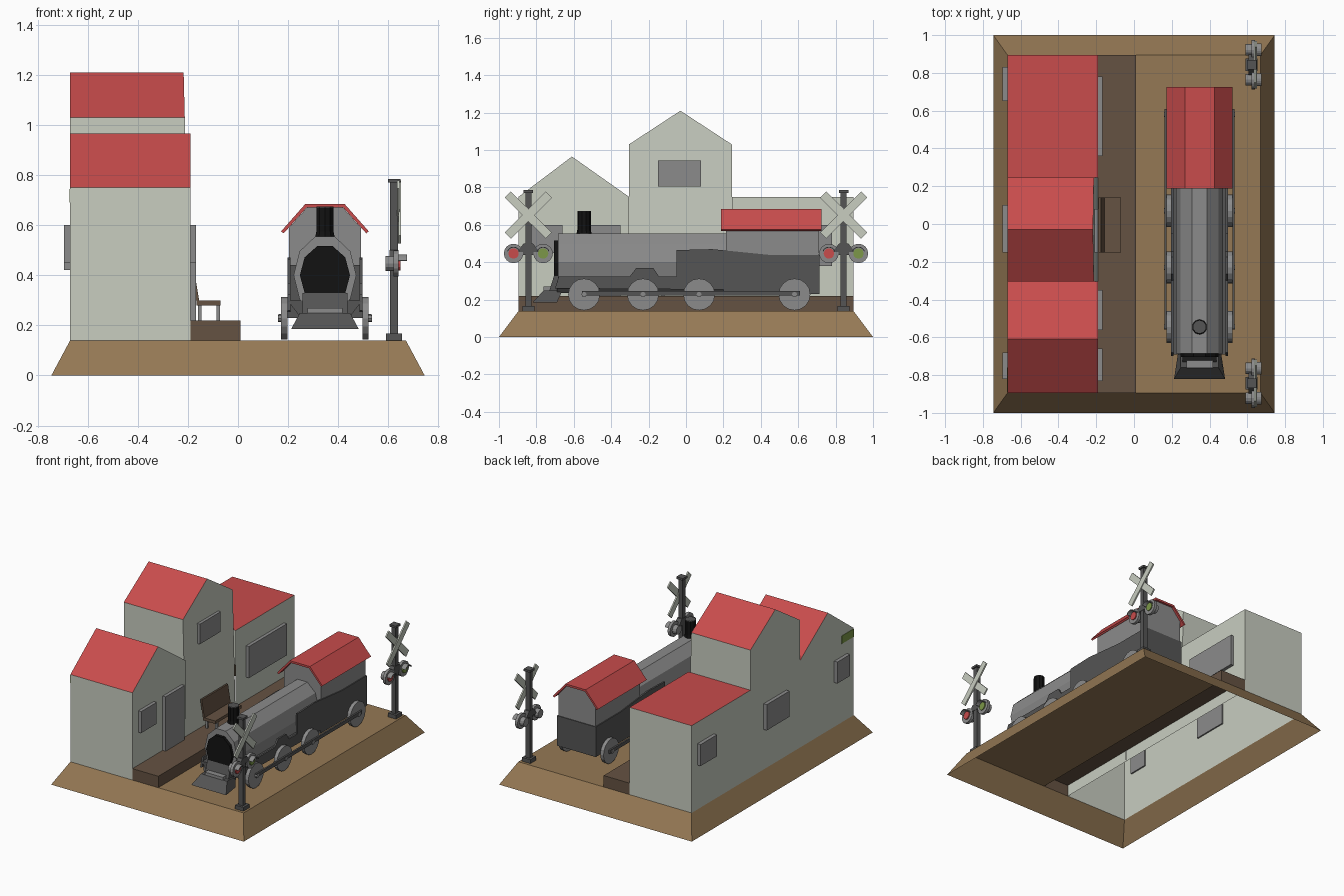
import bpy, bmesh, math
from mathutils import Matrix, Vector

if "Cube" in bpy.data.objects:
    bpy.data.objects.remove(bpy.data.objects["Cube"])


def mat(name, r, g, b):
    m = bpy.data.materials.new(name)
    m.diffuse_color = (r, g, b, 1)
    m.use_nodes = True
    m.node_tree.nodes["Principled BSDF"].inputs["Base Color"].default_value = m.diffuse_color
    return m


WHITE = mat("plaster white", .58, .61, .53)
RED = mat("roof red", .58, .072, .072)
EARTH = mat("earth brown", .30, .19, .09)
WOOD = mat("dark wood", .13, .085, .055)
GREY = mat("mid grey", .26, .26, .26)
DARK = mat("dark grey", .09, .09, .09)
BLACK = mat("black", .006, .006, .006)
GREEN = mat("lamp green", .20, .31, .065)


def finish(name, bm, material, recalc=True):
    if recalc:
        bmesh.ops.recalc_face_normals(bm, faces=bm.faces)
    me = bpy.data.meshes.new(name)
    bm.to_mesh(me)
    bm.free()
    me.materials.append(material)
    ob = bpy.data.objects.new(name, me)
    bpy.context.collection.objects.link(ob)
    return ob


def prism(name, pts, axis, a, b, material):
    """Extrude a (y,z) profile along x, or an (x,z) profile along y."""
    bm = bmesh.new()
    place = (lambda p, t: (t, p[0], p[1])) if axis == 'x' else (lambda p, t: (p[0], t, p[1]))
    lo = [bm.verts.new(place(p, a)) for p in pts]
    hi = [bm.verts.new(place(p, b)) for p in pts]
    bm.faces.new(lo)
    bm.faces.new(hi[::-1])
    for i in range(len(pts)):
        j = (i + 1) % len(pts)
        bm.faces.new((lo[i], lo[j], hi[j], hi[i]))
    return finish(name, bm, material)


def box(name, x0, x1, y0, y1, z0, z1, material):
    return prism(name, [(y0, z0), (y1, z0), (y1, z1), (y0, z1)], 'x', x0, x1, material)


def cyl(name, c, r, depth, axis, material, n=16, r2=None):
    bm = bmesh.new()
    rot = Matrix.Rotation(math.pi / 2, 4, 'Y') if axis == 'x' else Matrix()
    bmesh.ops.create_cone(bm, cap_ends=True, segments=n, radius1=r, radius2=r if r2 is None else r2,
                          depth=depth, matrix=Matrix.Translation(c) @ rot)
    return finish(name, bm, material)


def edit(ob, drop, red_roof=False, move=None):
    """Open a shell by deleting faces by rule; colour upward faces red."""
    bm = bmesh.new()
    bm.from_mesh(ob.data)
    if move:
        for v in bm.verts:
            move(v)
    bm.normal_update()
    if red_roof:
        ob.data.materials.append(RED)
        for f in bm.faces:
            f.material_index = int(f.normal.z > .3)
    bmesh.ops.delete(bm, geom=[f for f in bm.faces if drop(f)], context='FACES')
    bm.to_mesh(ob.data)
    bm.free()


# Hollow ground: sloped sides, and a top only beside the platform
bm = bmesh.new()
low = [bm.verts.new((x * .745, y, 0)) for x, y in ((-1, -1), (1, -1), (1, 1), (-1, 1))]
top = [bm.verts.new((x * .67, y * .895, .14)) for x, y in ((-1, -1), (1, -1), (1, 1), (-1, 1))]
for i in range(4):
    j = (i + 1) % 4
    bm.faces.new((low[i], low[j], top[j], top[i]))
inner = [bm.verts.new((.01, y, .14)) for y in (-.895, .895)]
bm.faces.new((inner[0], top[1], top[2], inner[1]))
finish("ground", bm, EARTH, False)

# Platform shell
edit(box("platform", -.19, .01, -.895, .895, .14, .22, WOOD),
     lambda f: f.normal.z < -.9 or f.normal.x < -.9)

# Station building: three open-bottomed sections
XB, XF = -.67, -.19
left = prism("gabled_house", [(-.895, .14), (-.305, .14), (-.305, .75), (-.61, .965), (-.895, .75)],
             'x', XB, XF, WHITE)
edit(left, lambda f: f.normal.z < -.9 or f.normal.y > .9, True)
right = box("flat_roof_house", XB, XF, .245, .895, .14, .75, WHITE)
edit(right, lambda f: f.normal.z < -.9 or f.normal.y < -.9, True)
tall = prism("tall_house", [(-.305, .14), (.245, .14), (.245, .75), (.245, 1.03), (-.03, 1.21),
                            (-.305, 1.03), (-.305, .75)], 'x', XB, XF, WHITE)


def lean(v):
    if v.co.x > -.3:
        v.co.x = -.19 - .027 * (v.co.z - .14) / 1.07


edit(tall, lambda f: f.normal.z < -.9 or (abs(f.normal.y) > .9 and f.calc_center_median().z < .75),
     True, lean)

# Windows and door: (name, x0, x1, y0, y1, z0, z1)
for n, *d in (("front_window_small", -.20, -.167, -.83, -.66, .45, .60),
              ("front_door", -.20, -.167, -.56, -.35, .22, .60),
              ("front_window_wide", -.20, -.167, .36, .78, .38, .60),
              ("front_window_upper", -.23, -.19, -.15, .08, .805, .945),
              ("back_window_1", -.695, -.66, .65, .83, .45, .60),
              ("back_window_2", -.695, -.66, -.15, .10, .42, .60),
              ("back_window_3", -.695, -.66, -.82, -.68, .45, .60)):
    box(n, *d, GREY)
box("back_green_plate", -.673, -.669, -.893, -.76, .69, .745, GREEN)

# Bench
box("bench_seat", -.165, -.07, -.15, .14, .28, .30, WOOD)
prism("bench_back", [(-.167, .30), (-.155, .30), (-.175, .42), (-.187, .42)], 'y', -.15, .14, WOOD)
for x in (-.16, -.085):
    for y in (-.13, .11):
        box("bench_leg", x, x + .014, y, y + .014, .22, .28, GREY)

# Locomotive boiler: ten-sided
C = .347


def deca(rx, rz):
    return [(C + rx * math.sin(math.radians(18 + 36 * k)), .40 + rz * math.cos(math.radians(18 + 36 * k)))
            for k in range(10)]


prism("boiler", deca(.125, .163), 'y', -.685, .23, GREY)
prism("boiler_front", deca(.10, .122), 'y', -.705, -.68, BLACK)
cyl("chimney_base", (C, -.545, .56), .042, .03, 'z', BLACK, 10, .036)
cyl("chimney", (C, -.545, .605), .036, .13, 'z', BLACK, 10)
cyl("chimney_top", (C, -.545, .672), .036, .005, 'z', DARK, 10)

# Side skirts, underframe, cab
skirt = [(-.70, .26), (-.68, .325), (-.30, .325), (-.265, .37), (-.175, .37), (-.145, .325),
         (-.05, .325), (-.05, .465), (.14, .47), (.44, .44), (.715, .44), (.715, .25)]
for s in (-1, 1):
    prism("side_skirt", skirt, 'x', C + s * .138, C + s * .15, DARK)
prism("underframe", [(C - .15, .30), (C + .15, .30), (C + .10, .235), (C - .10, .235)],
      'y', -.69, .70, DARK)
box("cab_lower", C - .15, C + .15, .20, .715, .23, .44, DARK)
prism("cab_upper", [(C - .143, .42), (C + .143, .42), (C + .143, .59), (C + .07, .672),
                    (C - .07, .672), (C - .143, .59)], 'y', .215, .71, GREY)
prism("cab_roof", [(C - .175, .575), (C - .078, .685), (C + .078, .685), (C + .175, .575),
                   (C + .165, .567), (C + .072, .671), (C - .072, .671), (C - .165, .567)],
      'y', .187, .725, RED)

# Wheels and coupling rods
for s in (-1, 1):
    for y in (-.545, -.23, .07, .58):
        cyl("wheel", (C + s * .162, y, .228), .085, .025, 'x', GREY)
        cyl("wheel_hub", (C + s * .18, y, .228), .014, .016, 'x', GREY, 8)
    x = sorted((C + s * .174, C + s * .186))
    box("coupling_rod", x[0], x[1], -.555, .61, .222, .246, DARK)

# Cowcatcher
bm = bmesh.new()
lo = [bm.verts.new((C + x * w, y, .185)) for x, y, w in
      ((-1, -.82, .135), (1, -.82, .135), (1, -.69, .115), (-1, -.69, .115))]
hi = [bm.verts.new((C + x * .10, y, .25)) for x, y in ((-1, -.76), (1, -.76), (1, -.66), (-1, -.66))]
bm.faces.new(lo[::-1])
bm.faces.new(hi)
for i in range(4):
    j = (i + 1) % 4
    bm.faces.new((lo[i], lo[j], hi[j], hi[i]))
finish("cowcatcher", bm, DARK)
prism("cowcatcher_mount", [(-.73, .25), (-.705, .33), (-.68, .33), (-.68, .25)],
      'x', C - .09, C + .09, DARK)
box("bumper_bar", C - .07, C + .07, -.762, -.72, .25, .27, GREY)

# Crossing signals
for py in (-.843, .843):
    X = .623
    box("signal_foot", X - .032, X + .032, py - .032, py + .032, .14, .167, DARK)
    box("signal_post", X - .016, X + .016, py - .016, py + .016, .16, .775, DARK)
    box("signal_cap", X - .025, X + .025, py - .025, py + .025, .77, .785, DARK)
    # crossed boards
    for k, s in enumerate((-1, 1)):
        a, b = .155, .023
        q = math.sqrt(.5)
        pts = [(py + q * (u - s * v), .652 + q * (s * u + v)) for u, v in
               ((-a, -b), (a, -b), (a, b), (-a, b))]
        prism("cross_board", pts, 'x', X + .012 + k * .006, X + .022 + k * .006, WHITE)
    # lamp bracket
    box("lamp_bar", X - .01, X + .01, py - .08, py + .08, .44, .46, DARK)
    prism("lamp_bracket", [(py - .06, .455), (py + .06, .455), (py + .025, .50), (py - .025, .50)],
          'x', X - .018, X + .018, DARK)
    for s, lens in ((-1, RED), (1, GREEN)):
        y, z = py + s * .079, .447
        cyl("lamp_body", (X - .016, y, z), .03, .035, 'x', GREY, 12)
        cyl("lamp_disc", (X + .008, y, z), .052, .02, 'x', GREY, 16)
        cyl("lamp_lens", (X + .021, y, z), .028, .008, 'x', lens, 12)
        arc = [math.radians(20 + 20 * i) for i in range(8)]
        hood = [(y + .036 * math.cos(t), z + .036 * math.sin(t)) for t in arc] + \
               [(y + .031 * math.cos(t), z + .031 * math.sin(t)) for t in reversed(arc)]
        prism("lamp_hood", hood, 'x', X + .015, X + .052, GREY)
